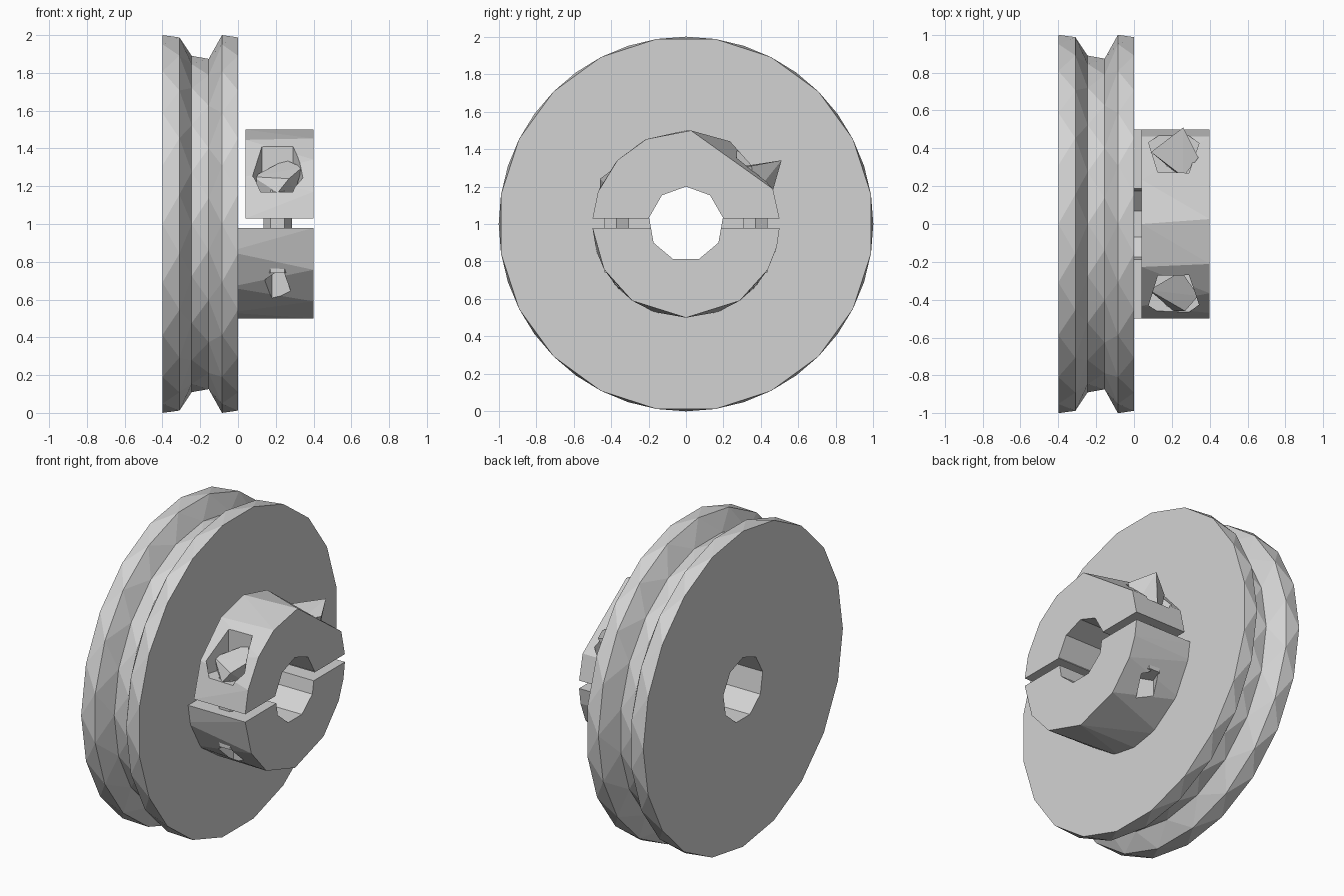
import bpy, bmesh
from math import sin, cos, radians, pi
from mathutils import Vector

cube = bpy.data.objects.get("Cube")
if cube:
    bpy.data.objects.remove(cube, do_unlink=True)

grey = bpy.data.materials.new("plain grey")
grey.use_nodes = True
colour = (0.65, 0.65, 0.65, 1)
grey.diffuse_color = colour
grey.node_tree.nodes["Principled BSDF"].inputs["Base Color"].default_value = colour


def finish(bm, name):
    """Turn a bmesh into a flat shaded object."""
    bmesh.ops.dissolve_limit(bm, angle_limit=0.002, verts=bm.verts[:], edges=bm.edges[:])
    bmesh.ops.recalc_face_normals(bm, faces=bm.faces[:])
    mesh = bpy.data.meshes.new(name)
    bm.to_mesh(mesh)
    bm.free()
    mesh.materials.append(grey)
    obj = bpy.data.objects.new(name, mesh)
    bpy.context.collection.objects.link(obj)
    return obj


def polar(x, r, angle):
    return Vector((x, r * cos(angle), 1 + r * sin(angle)))


def hull(name, points):
    bm = bmesh.new()
    for p in points:
        bm.verts.new(p)
    bmesh.ops.convex_hull(bm, input=bm.verts[:])
    return finish(bm, name)


def half_hub(name, x0, back, x1, front, r=0.5):
    """Half disc whose two end outlines have different corners."""
    return hull(name, [polar(x, r, radians(a))
                       for x, angles in ((x0, back), (x1, front)) for a in angles])


def prism(name, centre, r, z0, z1, sides, turn=0.0):
    """Upright prism."""
    x, y = centre
    return hull(name, [(x + r * cos(turn + 2 * pi * i / sides),
                        y + r * sin(turn + 2 * pi * i / sides), z)
                       for i in range(sides) for z in (z0, z1)])


def combine(obj, other, operation):
    """Apply a boolean and remove the helper."""
    mod = obj.modifiers.new("combine", 'BOOLEAN')
    mod.operation = operation
    mod.solver = 'EXACT'
    mod.object = other
    bpy.context.view_layer.objects.active = obj
    bpy.ops.object.modifier_apply(modifier=mod.name)
    bpy.data.objects.remove(other, do_unlink=True)


def bore():
    return hull("bore_cutter", [polar(x, 0.2, pi / 2 + 2 * pi * i / 9)
                                for i in range(9) for x in (-0.6, 0.6)])


# Grooved wheel: rings staggered by half a step give triangular facets
SIDES = 20
profile = [(-0.4, 1), (-0.31, 1), (-0.245, 0.89), (-0.155, 0.885), (-0.085, 1), (0, 1)]
bm = bmesh.new()
rings = []
for k, (x, r) in enumerate(profile):
    shift = 0.5 * (k % 2)
    rings.append([bm.verts.new(polar(x, r, 2 * pi * (i + shift) / SIDES))
                  for i in range(SIDES)])
for k in range(len(rings) - 1):
    a, b = rings[k], rings[k + 1]
    if k % 2:
        a, b = b, a
    for i in range(SIDES):
        j = (i + 1) % SIDES
        bm.faces.new((a[i], a[j], b[i]))
        bm.faces.new((a[j], b[j], b[i]))
bm.faces.new(rings[0])
bm.faces.new(rings[-1])
wheel = finish(bm, "pulley_wheel")

# Lower hub half, joined to the wheel
lower = half_hub("lower_hub", -0.05, (182.3, 197, 222, 250, 270, 290, 318, 345, 357.7),
                 0.4, (182.3, 209, 235, 270, 305, 331, 346, 357.7))
combine(wheel, lower, 'UNION')
combine(wheel, bore(), 'DIFFERENCE')

# Upper clamp half, standing clear of the wheel
clamp = half_hub("upper_clamp", 0.04, (3.4, 22, 62, 90, 117, 150, 176.6),
                 0.4, (3.4, 22, 87, 115, 137, 160, 176.6))
combine(clamp, bore(), 'DIFFERENCE')

# Screw pockets, screw exits and shafts on both sides
for side, word in ((-1, "front"), (1, "back")):
    spot = (0.21, 0.37 * side)
    pocket = prism("pocket_cutter", (0.21, 0.385 * side), 0.14, 1.17, 1.7, 5, 0.3 * side)
    combine(clamp, pocket, 'DIFFERENCE')
    exit_hole = prism("exit_cutter", spot, 0.075, 0.4, 0.74, 4, 0.4)
    combine(wheel, exit_hole, 'DIFFERENCE')
    prism(word + "_screw_shaft", spot, 0.075, 0.74, 1.18, 6)

# Screw heads: rough four-cornered blocks
heads = {
    "front_screw_head": [(0.08, -0.35, 1.25), (0.27, -0.46, 1.24),
                         (0.34, -0.38, 1.3), (0.25, -0.25, 1.34)],
    "back_screw_head": [(0.26, 0.51, 1.34), (0.34, 0.35, 1.31),
                        (0.26, 0.25, 1.3), (0.09, 0.38, 1.31)],
}
for name, top in heads.items():
    y = 0.37 if top[0][1] > 0 else -0.37
    base = [(0.21 + 0.09 * cos(i * pi / 2), y + 0.09 * sin(i * pi / 2), 1.165)
            for i in range(4)]
    hull(name, top + base)
